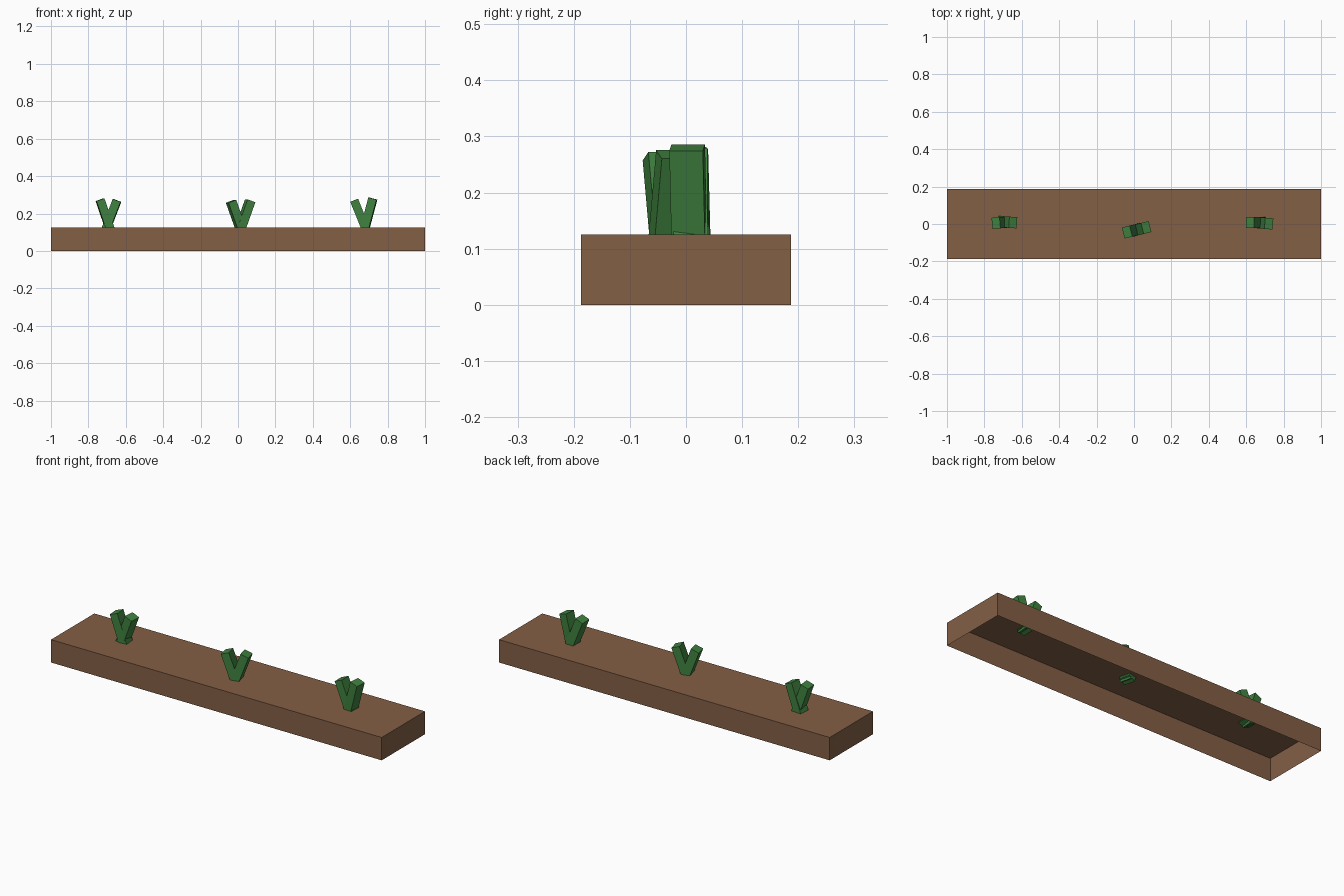
import bpy, bmesh
from math import radians
from mathutils import Matrix, Euler, Vector

cube = bpy.data.objects.get("Cube")
if cube:
    bpy.data.objects.remove(cube, do_unlink=True)


def material(name, rgb):
    mat = bpy.data.materials.new(name)
    mat.use_nodes = True
    mat.diffuse_color = (*rgb, 1)
    mat.node_tree.nodes["Principled BSDF"].inputs["Base Color"].default_value = (*rgb, 1)
    return mat


def box(name, size, centre, mat, open_bottom=False):
    bm = bmesh.new()
    bmesh.ops.create_cube(bm, size=1, matrix=Matrix.Translation(centre) @ Matrix.Diagonal((*size, 1)))
    if open_bottom:
        bm.normal_update()
        bmesh.ops.delete(bm, geom=[f for f in bm.faces if f.normal.z < -0.5], context="FACES_ONLY")
    mesh = bpy.data.meshes.new(name)
    bm.to_mesh(mesh)
    bm.free()
    mesh.materials.append(mat)
    obj = bpy.data.objects.new(name, mesh)
    bpy.context.collection.objects.link(obj)
    return obj


soil = material("soil brown", (0.23, 0.115, 0.06))
leaf = material("leaf green", (0.05, 0.22, 0.05))

# Hollow slab of ground
box("ground_slab", (2, 0.374, 0.125), (0, 0, 0.0625), soil, open_bottom=True)

# Sprouts: each blade hangs down from its tip into the slab
WIDTH, DEPTH, LENGTH = 0.045, 0.06, 0.17


def blade(name, tip, tilt, yaw):
    obj = box(name, (WIDTH, DEPTH, LENGTH), (0, 0, -LENGTH / 2), leaf)
    obj.location = Vector(tip)
    obj.rotation_euler = Euler((0, radians(tilt), radians(yaw)))


blade("right_sprout_outer_blade", (-0.738, 0.005, 0.274), -19, 5)
blade("right_sprout_inner_blade", (-0.647, 0.008, 0.270), 21, -4)
blade("middle_sprout_right_blade", (-0.037, -0.043, 0.265), -20, 14)
blade("middle_sprout_left_blade", (0.065, -0.019, 0.268), 20, 14)
blade("left_sprout_inner_blade", (0.621, 0.008, 0.271), -22, 0)
blade("left_sprout_outer_blade", (0.721, 0.002, 0.280), 15, -5)
